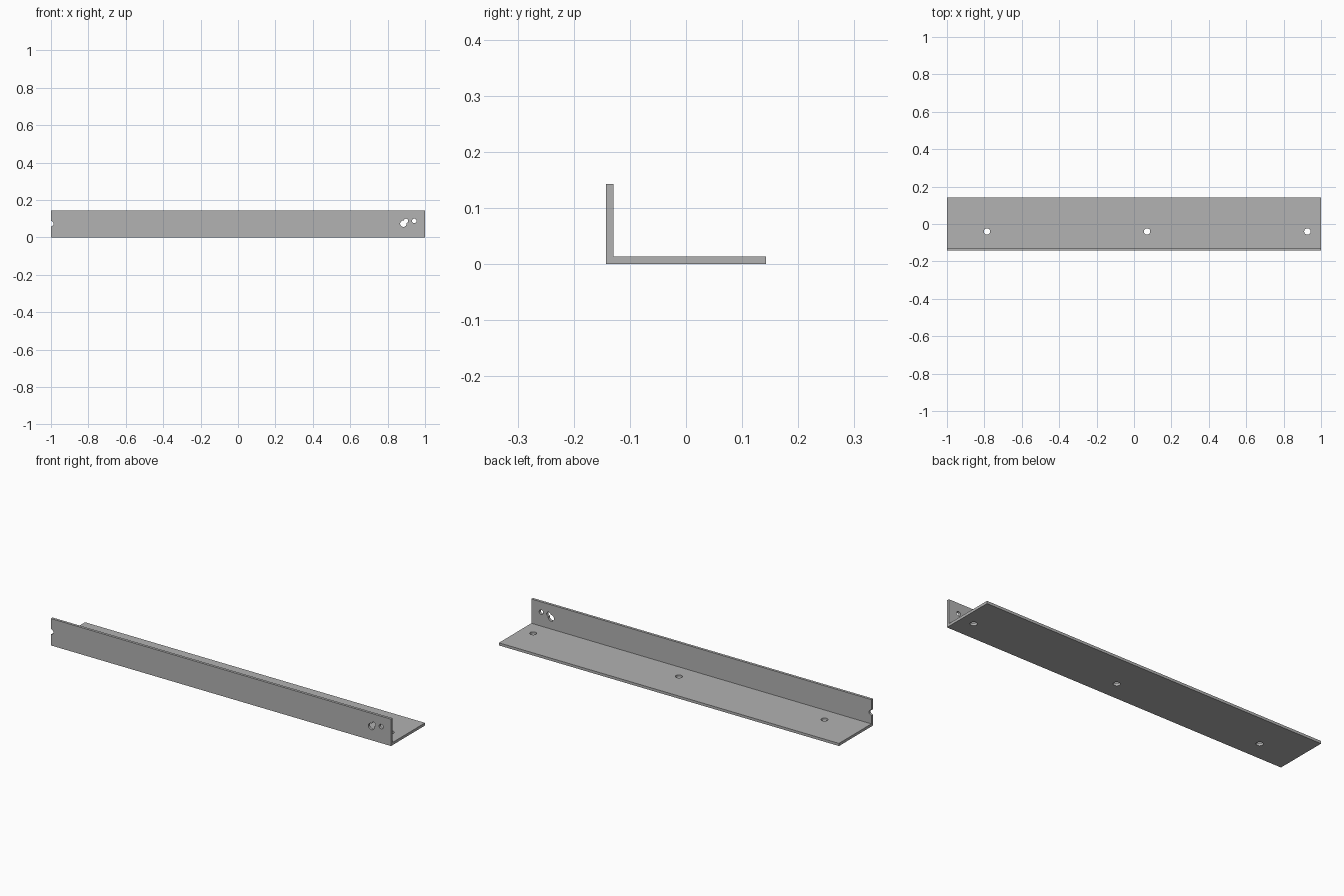
import bpy
import bmesh
from math import pi
from mathutils import Matrix, Vector

cube = bpy.data.objects.get("Cube")
if cube:
    bpy.data.objects.remove(cube, do_unlink=True)

LENGTH, DEPTH, HEIGHT, THICK = 2.0, 0.286, 0.143, 0.014

steel = bpy.data.materials.new("plain grey steel")
steel.use_nodes = True
grey = (0.445, 0.445, 0.445, 1)
steel.diffuse_color = grey
steel.node_tree.nodes["Principled BSDF"].inputs["Base Color"].default_value = grey


def add_object(name, bm):
    bmesh.ops.recalc_face_normals(bm, faces=bm.faces)
    mesh = bpy.data.meshes.new(name)
    bm.to_mesh(mesh)
    bm.free()
    mesh.materials.append(steel)
    obj = bpy.data.objects.new(name, mesh)
    bpy.context.collection.objects.link(obj)
    return obj


def drill(target, centre, radius, rotation):
    """Cut a round hole through the target, then discard the cutter."""
    bm = bmesh.new()
    bmesh.ops.create_cone(bm, cap_ends=True, segments=32, radius1=radius,
                          radius2=radius, depth=0.06,
                          matrix=Matrix.Translation(centre) @ rotation)
    cutter = add_object("hole_cutter", bm)
    cutter.hide_render = True
    mod = target.modifiers.new("hole", 'BOOLEAN')
    mod.operation = 'DIFFERENCE'
    mod.solver = 'EXACT'
    mod.object = cutter
    bpy.context.view_layer.objects.active = target
    bpy.ops.object.modifier_apply(modifier=mod.name)
    bpy.data.objects.remove(cutter, do_unlink=True)


# L-shaped profile extruded along the length
front, back = -DEPTH / 2, DEPTH / 2
profile = [(front, 0), (back, 0), (back, THICK), (front + THICK, THICK),
           (front + THICK, HEIGHT), (front, HEIGHT)]
bm = bmesh.new()
face = bm.faces.new([bm.verts.new((-LENGTH / 2, y, z)) for y, z in profile])
extruded = bmesh.ops.extrude_face_region(bm, geom=[face], use_keep_orig=True)
verts = [v for v in extruded["geom"] if isinstance(v, bmesh.types.BMVert)]
bmesh.ops.translate(bm, verts=verts, vec=(LENGTH, 0, 0))
bracket = add_object("angle_bracket", bm)

# Mounting holes in the base flange
upright = Matrix.Identity(4)
for x in (-0.786, 0.07, 0.927):
    drill(bracket, Vector((x, -0.04, THICK / 2)), 0.017, upright)

# Holes in the front flange, with a half-round notch at the right end
sideways = Matrix.Rotation(pi / 2, 4, 'X')
for x, z, radius in ((0.884, 0.073, 0.017), (0.898, 0.088, 0.012),
                     (0.942, 0.088, 0.012), (-1.0, 0.073, 0.014)):
    drill(bracket, Vector((x, front + THICK / 2, z)), radius, sideways)

# Smooth hole walls, sharp plate edges
bpy.ops.object.select_all(action='DESELECT')
bracket.select_set(True)
bpy.context.view_layer.objects.active = bracket
bpy.ops.object.shade_smooth_by_angle(angle=pi / 6)
